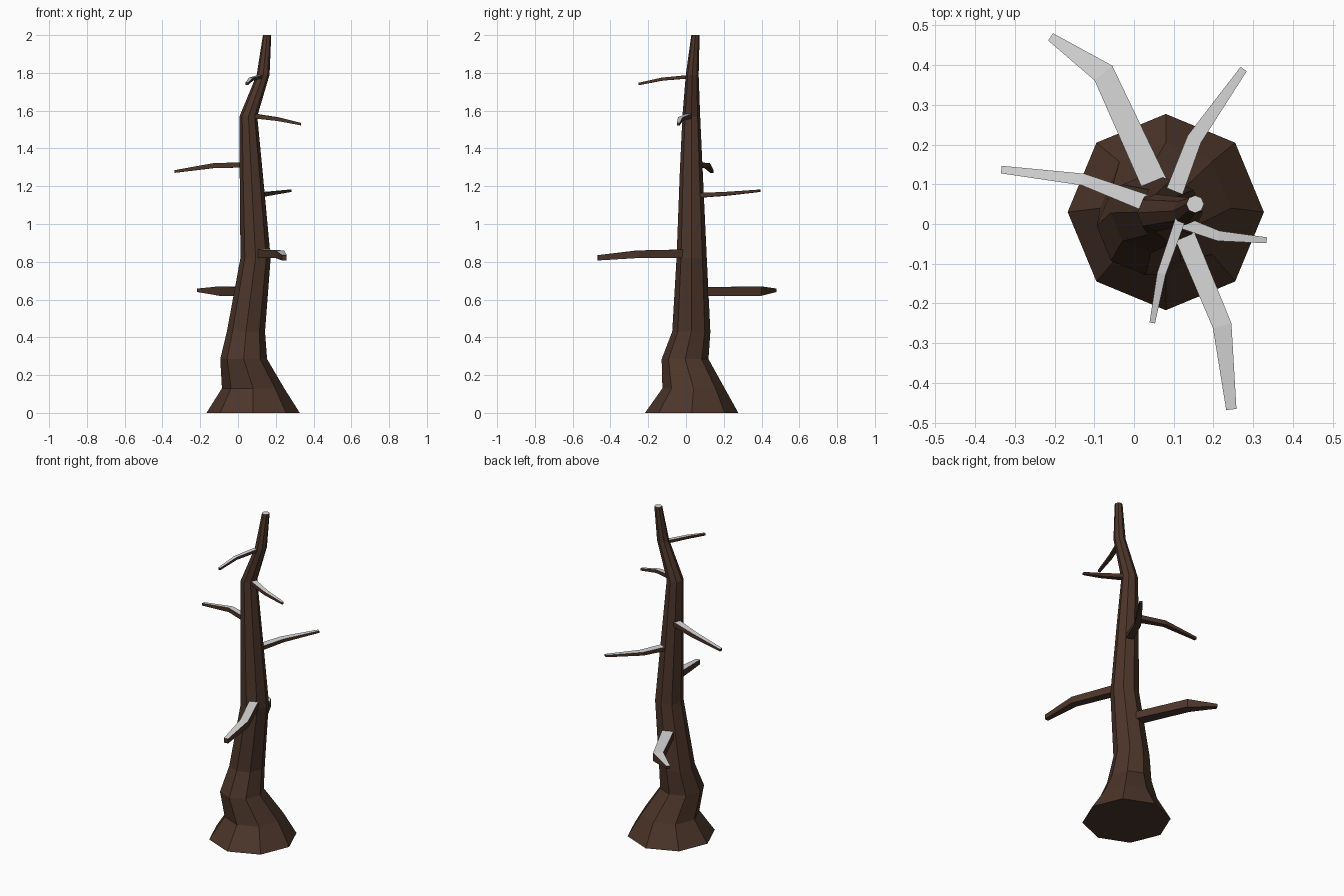
import bpy, bmesh, math
from mathutils import Vector

cube = bpy.data.objects.get("Cube")
if cube:
    bpy.data.objects.remove(cube, do_unlink=True)


def material(name, rgb):
    m = bpy.data.materials.new(name)
    m.use_nodes = True
    m.diffuse_color = (*rgb, 1)
    m.node_tree.nodes["Principled BSDF"].inputs["Base Color"].default_value = (*rgb, 1)
    return m


bark = material("dark_bark", (0.072, 0.036, 0.023))
snow = material("pale_grey", (0.7, 0.7, 0.7))


def loft(name, rings):
    """Skin a list of equal point rings, cap both ends, pale on upward faces."""
    bm = bmesh.new()
    loops = [[bm.verts.new(p) for p in ring] for ring in rings]
    n = len(loops[0])
    for a, b in zip(loops, loops[1:]):
        for i in range(n):
            j = (i + 1) % n
            bm.faces.new((a[i], a[j], b[j], b[i]))
    bm.faces.new(loops[0][::-1])
    bm.faces.new(loops[-1])
    bmesh.ops.recalc_face_normals(bm, faces=bm.faces)
    bm.normal_update()
    for f in bm.faces:
        f.material_index = 1 if f.normal.z > 0.75 else 0
    mesh = bpy.data.meshes.new(name)
    bm.to_mesh(mesh)
    bm.free()
    mesh.materials.append(bark)
    mesh.materials.append(snow)
    obj = bpy.data.objects.new(name, mesh)
    bpy.context.collection.objects.link(obj)
    return obj


def octagon(x, y, z, r):
    return [(x + r * math.cos(k * math.pi / 4), y + r * math.sin(k * math.pi / 4), z)
            for k in range(8)]


# Crooked eight-sided trunk: centre x, y, height, radius
trunk = [
    (0.08, 0.03, 0, 0.247),
    (0.08, 0.04, 0.13, 0.165),
    (0.03, -0.005, 0.285, 0.124),
    (0.042, 0.028, 0.43, 0.101),
    (0.093, 0.03, 0.82, 0.08),
    (0.07, 0.028, 1.27, 0.061),
    (0.055, 0.028, 1.57, 0.047),
    (0.133, 0.033, 1.79, 0.034),
    (0.154, 0.05, 2.0, 0.022),
]
loft("trunk", [octagon(*ring) for ring in trunk])


def branch(name, stations):
    """Tapered box along stations of x, y, top height, width, thickness."""
    pts = [Vector((s[0], s[1], 0)) for s in stations]
    dirs = [(b - a).normalized() for a, b in zip(pts, pts[1:])]
    # Sink the root into the trunk
    pts[0] -= dirs[0] * 0.02
    rings = []
    for i, (p, s) in enumerate(zip(pts, stations)):
        d = dirs[max(i - 1, 0)] + dirs[min(i, len(dirs) - 1)]
        side = Vector((-d.y, d.x, 0)).normalized() * s[3] / 2
        top, low = Vector((0, 0, s[2])), Vector((0, 0, s[2] - s[4]))
        rings.append([p + side + top, p - side + top, p - side + low, p + side + low])
    return loft(name, rings)


# Bare branches, lowest first
branch("low_back_branch", [(0.046, 0.113, 0.665, 0.066, 0.045),
                           (-0.077, 0.38, 0.67, 0.058, 0.05),
                           (-0.21, 0.471, 0.658, 0.022, 0.018)])
branch("low_front_branch", [(0.13, -0.035, 0.865, 0.052, 0.045),
                            (0.222, -0.256, 0.86, 0.048, 0.04),
                            (0.245, -0.467, 0.835, 0.026, 0.028)])
branch("back_left_branch", [(0.109, 0.1, 1.165, 0.043, 0.025),
                            (0.152, 0.214, 1.17, 0.038, 0.02),
                            (0.276, 0.39, 1.182, 0.019, 0.012)])
branch("right_branch", [(0.014, 0.059, 1.327, 0.042, 0.028),
                        (-0.128, 0.112, 1.322, 0.03, 0.026),
                        (-0.334, 0.137, 1.285, 0.019, 0.014)])
branch("left_branch", [(0.1, 0.012, 1.585, 0.034, 0.025),
                       (0.213, -0.03, 1.565, 0.026, 0.02),
                       (0.334, -0.041, 1.535, 0.015, 0.013)])
branch("top_front_branch", [(0.11, -0.008, 1.788, 0.026, 0.018),
                            (0.069, -0.125, 1.775, 0.022, 0.016),
                            (0.046, -0.249, 1.748, 0.014, 0.013)])
